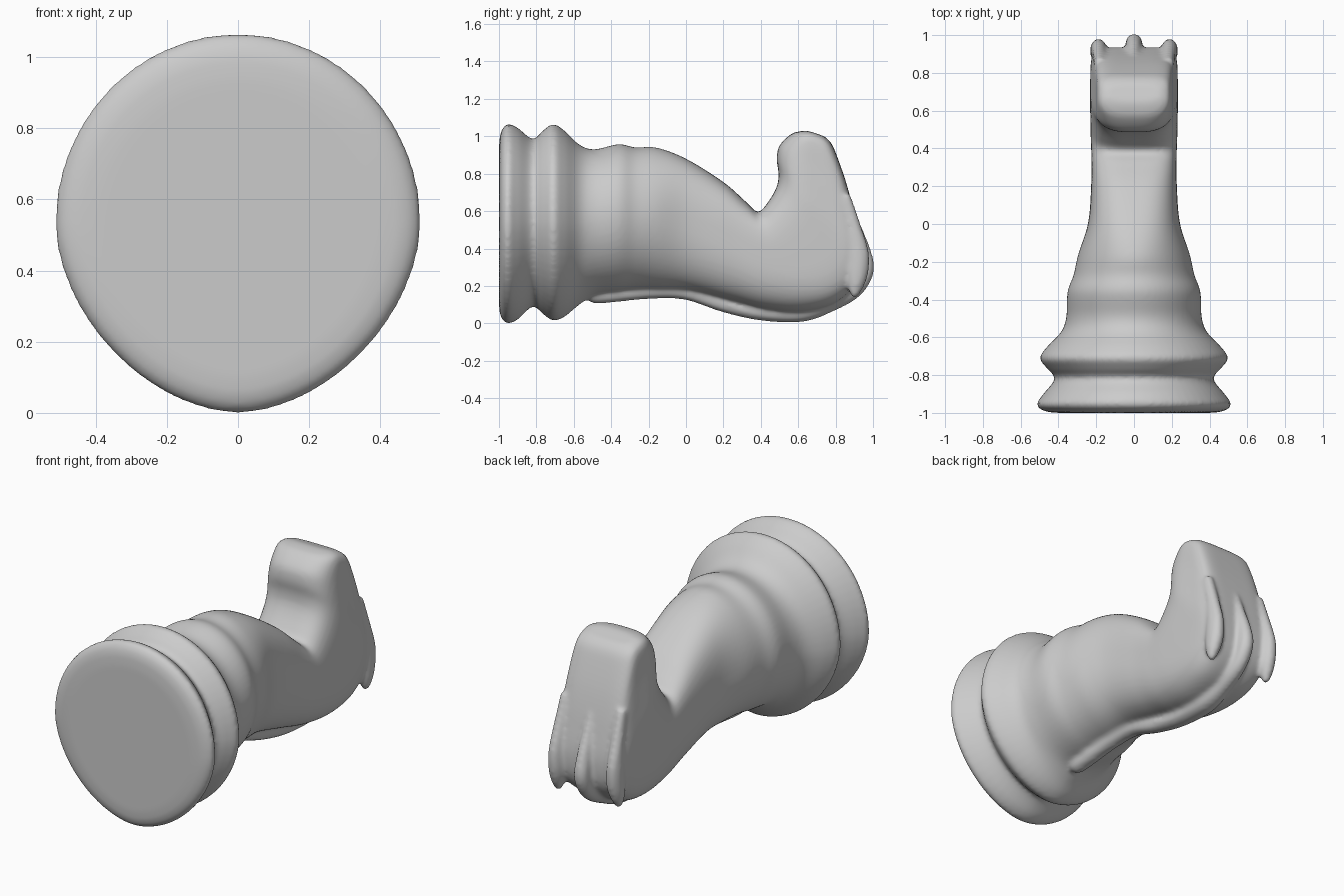
import bpy, bmesh
from math import cos, sin, pi
from mathutils import Vector

if "Cube" in bpy.data.objects:
    bpy.data.objects.remove(bpy.data.objects["Cube"])


def spline(pts, steps):
    # Catmull-Rom interpolation of tuples of any length
    out = []
    for i in range(len(pts) - 1):
        a, b, c, d = (pts[max(0, min(len(pts) - 1, i + k))] for k in (-1, 0, 1, 2))
        for s in range(steps):
            t = s / steps
            out.append([0.5 * (2*q + (r - p)*t + (2*p - 5*q + 4*r - w)*t*t + (3*q - p - 3*r + w)*t**3)
                        for p, q, r, w in zip(a, b, c, d)])
    return out + [list(pts[-1])]


def loft(bm, rings):
    loops = [[bm.verts.new(p) for p in ring] for ring in rings]
    n = len(loops[0])
    for a, b in zip(loops, loops[1:]):
        for i in range(n):
            bm.faces.new((a[i], a[(i+1) % n], b[(i+1) % n], b[i]))
    bm.faces.new(loops[0])
    bm.faces.new(loops[-1][::-1])


def section(st, n=64):
    # station: front (y, z), back (y, z), half width, roundness front / back
    fy, fz, by, bz, hw, nf, nb = st
    f, b = Vector((0, fy, fz)), Vector((0, by, bz))
    mid, half = (f + b) / 2, (f - b) / 2
    ring = []
    for i in range(n):
        c, s = cos(2*pi*i/n), sin(2*pi*i/n)
        e = 2 / (nf if s > 0 else nb)
        x = hw * abs(c)**e * (1 if c > 0 else -1)
        v = abs(s)**e * (1 if s > 0 else -1)
        ring.append(Vector((x, 0, 0)) + mid + half * v)
    return ring


def tube(bm, pts, n=16):
    # points: x, y, z, radius across x, radius in the yz plane
    path = spline(pts, 8)
    rings = []
    for i, p in enumerate(path):
        a, b = path[max(0, i-1)], path[min(len(path)-1, i+1)]
        t = Vector((0, b[1]-a[1], b[2]-a[2])).normalized()
        up = Vector((0, -t.z, t.y))
        rings.append([Vector(p[:3]) + Vector((p[3]*cos(2*pi*k/n), 0, 0)) + up * (p[4]*sin(2*pi*k/n))
                      for k in range(n)])
    loft(bm, rings)


# turned base and chest: y, top z, bottom z, half width
base = [(-1.0, .94, .10, .40), (-.99, 1.02, .035, .475), (-.955, 1.065, 0, .515), (-.90, 1.045, .02, .48),
        (-.82, .985, .09, .42), (-.765, 1.03, .05, .46), (-.71, 1.065, .015, .498), (-.65, 1.03, .035, .46),
        (-.57, .955, .10, .385), (-.49, .93, .15, .358), (-.36, .958, .17, .352),
        (-.27, .94, .18, .32), (-.16, .94, .18, .295)]
stations = [(y, t, y, b, w, 2, 1.8 if y < -.5 else 2) for y, t, b, w in base]
# neck and head
stations += [(0, .88, .02, .175, .242, 2.5, 2.3), (.2, .755, .25, .12, .226, 3, 2.6),
             (.32, .65, .43, .075, .226, 3.4, 2.8), (.385, .595, .62, .06, .23, 3.8, 3),
             (.44, .65, .80, .11, .232, 3.8, 4), (.485, .73, .91, .22, .232, 3.6, 5),
             (.495, .80, .935, .37, .23, 3.2, 6), (.485, .88, .905, .56, .218, 3, 6),
             (.50, .95, .86, .74, .205, 3, 6), (.56, 1.01, .805, .90, .195, 3, 5),
             (.61, 1.027, .775, .965, .18, 3, 4), (.65, 1.03, .74, 1.0, .14, 3, 3)]

bm = bmesh.new()
loft(bm, [section(s) for s in spline(stations, 6)])

# mane ridge running along the back and over the forehead
tube(bm, [(0, -.51, .145, .025, .02), (0, -.47, .145, .045, .04), (0, -.2, .17, .045, .04),
          (0, 0, .165, .045, .04), (0, .2, .105, .048, .045), (0, .4, .06, .055, .045),
          (0, .62, .05, .06, .042), (0, .78, .11, .05, .045), (0, .90, .18, .045, .045),
          (0, .955, .28, .045, .05), (0, .945, .38, .04, .045), (0, .905, .52, .03, .03), (0, .86, .66, .02, .02)])

# ears
for side in (-1, 1):
    tube(bm, [(side*.18, .85, .68, .03, .03), (side*.185, .895, .52, .035, .04), (side*.188, .918, .38, .042, .06),
              (side*.188, .915, .27, .045, .06), (side*.192, .905, .19, .035, .04), (side*.195, .90, .14, .015, .015)])

bmesh.ops.recalc_face_normals(bm, faces=bm.faces)
mesh = bpy.data.meshes.new("horse_piece")
bm.to_mesh(mesh)
bm.free()
piece = bpy.data.objects.new("horse_piece", mesh)
bpy.context.collection.objects.link(piece)

# fuse the parts into one soft carved surface
fuse = piece.modifiers.new("fuse", 'REMESH')
fuse.mode = 'VOXEL'
fuse.voxel_size = 0.012
fuse.use_smooth_shade = True
soft = piece.modifiers.new("soften", 'SMOOTH')
soft.factor = 0.5
soft.iterations = 8
